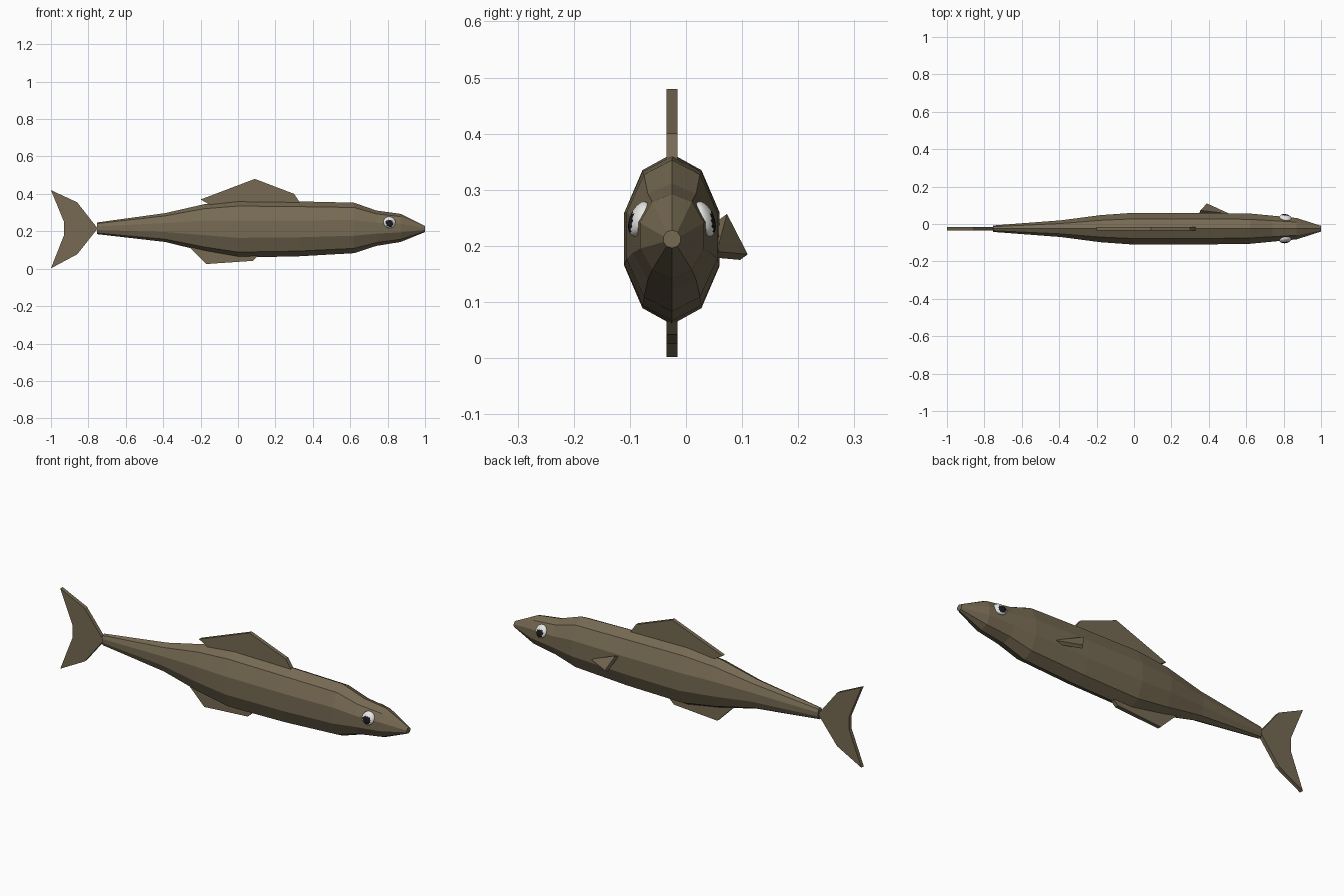
import bpy, bmesh, math
from mathutils import Vector

cube = bpy.data.objects.get("Cube")
if cube:
    bpy.data.objects.remove(cube, do_unlink=True)

MID = -0.025  # y of the body's centre plane


def material(name, rgb):
    m = bpy.data.materials.new(name)
    m.use_nodes = True
    m.diffuse_color = (*rgb, 1)
    m.node_tree.nodes["Principled BSDF"].inputs["Base Color"].default_value = (*rgb, 1)
    return m


brown = material("olive_brown", (0.18, 0.143, 0.085))
white = material("eye_white", (0.8, 0.8, 0.78))
black = material("pupil_black", (0.01, 0.01, 0.012))


def finish(name, bm, *mats):
    bmesh.ops.recalc_face_normals(bm, faces=bm.faces)
    me = bpy.data.meshes.new(name)
    bm.to_mesh(me)
    bm.free()
    ob = bpy.data.objects.new(name, me)
    bpy.context.collection.objects.link(ob)
    for m in mats:
        me.materials.append(m)
    return ob


def plate(name, points, offset):
    """Solid plate: an outline of 3D points extruded by an offset."""
    bm = bmesh.new()
    face = bm.faces.new([bm.verts.new(p) for p in points])
    ext = bmesh.ops.extrude_face_region(bm, geom=[face], use_keep_orig=True)
    verts = [g for g in ext["geom"] if isinstance(g, bmesh.types.BMVert)]
    bmesh.ops.translate(bm, verts=verts, vec=offset)
    return finish(name, bm, brown)


# Body: ten-sided rings lofted from tail to nose (x, bottom, top, half width)
stations = [
    (-0.755, 0.185, 0.247, 0.018),
    (-0.39, 0.143, 0.297, 0.047),
    (-0.18, 0.092, 0.345, 0.076),
    (0.0, 0.060, 0.364, 0.0895),
    (0.32, 0.066, 0.360, 0.0895),
    (0.62, 0.083, 0.353, 0.085),
    (0.74, 0.122, 0.311, 0.073),
    (0.87, 0.143, 0.293, 0.060),
    (1.0, 0.196, 0.228, 0.016),
]
SIDES = 10
bm = bmesh.new()
rings = []
for x, low, high, half in stations:
    ring = []
    for i in range(SIDES):
        a = math.tau * i / SIDES
        z = (low + high) / 2 + math.cos(a) * (high - low) / 2
        ring.append(bm.verts.new((x, MID + math.sin(a) * half, z)))
    rings.append(ring)
for r0, r1 in zip(rings, rings[1:]):
    for i in range(SIDES):
        j = (i + 1) % SIDES
        bm.faces.new((r0[i], r0[j], r1[j], r1[i]))
bm.faces.new(rings[0])
bm.faces.new(rings[-1])
finish("body", bm, brown)

# Flat fins on the centre plane, as (x, z) outlines
fins = {
    "dorsal_fin": [(-0.2, 0.37), (0.09, 0.48), (0.30, 0.40), (0.34, 0.34), (-0.13, 0.33)],
    "belly_fin": [(-0.27, 0.125), (-0.17, 0.025), (0.08, 0.042), (0.12, 0.08), (-0.15, 0.13)],
    "tail_fin": [(-0.75, 0.215), (-0.86, 0.355), (-1, 0.42), (-0.93, 0.25),
                 (-0.93, 0.18), (-1, 0.002), (-0.86, 0.077)],
}
for name, outline in fins.items():
    plate(name, [(x, MID - 0.01, z) for x, z in outline], (0, 0.02, 0))

# Single side fin on the back side
plate("side_fin", [(0.51, 0.055, 0.19), (0.355, 0.073, 0.257), (0.39, 0.11, 0.185)],
      (-0.006, -0.0136, -0.010))

# Eyes: flattened balls facing out of the head, with the pupil facing the side
for name, side in (("front_eye", -1), ("back_eye", 1)):
    axis = Vector((0.2, side, 0.4)).normalized()
    look = Vector((0.08, side * 0.9, -0.06)).normalized()
    turn = axis.to_track_quat("Z", "Y")
    bm = bmesh.new()
    bmesh.ops.create_uvsphere(bm, u_segments=16, v_segments=14, radius=0.033)
    for f in bm.faces:
        gaze = (turn.inverted() @ look)
        f.material_index = int(f.calc_center_median().normalized().dot(gaze) > 0.76)
        f.smooth = True
    for v in bm.verts:
        v.co.z *= 0.5
        v.co = turn @ v.co + Vector((0.81, MID + side * 0.058, 0.248))
    finish(name, bm, white, black)
